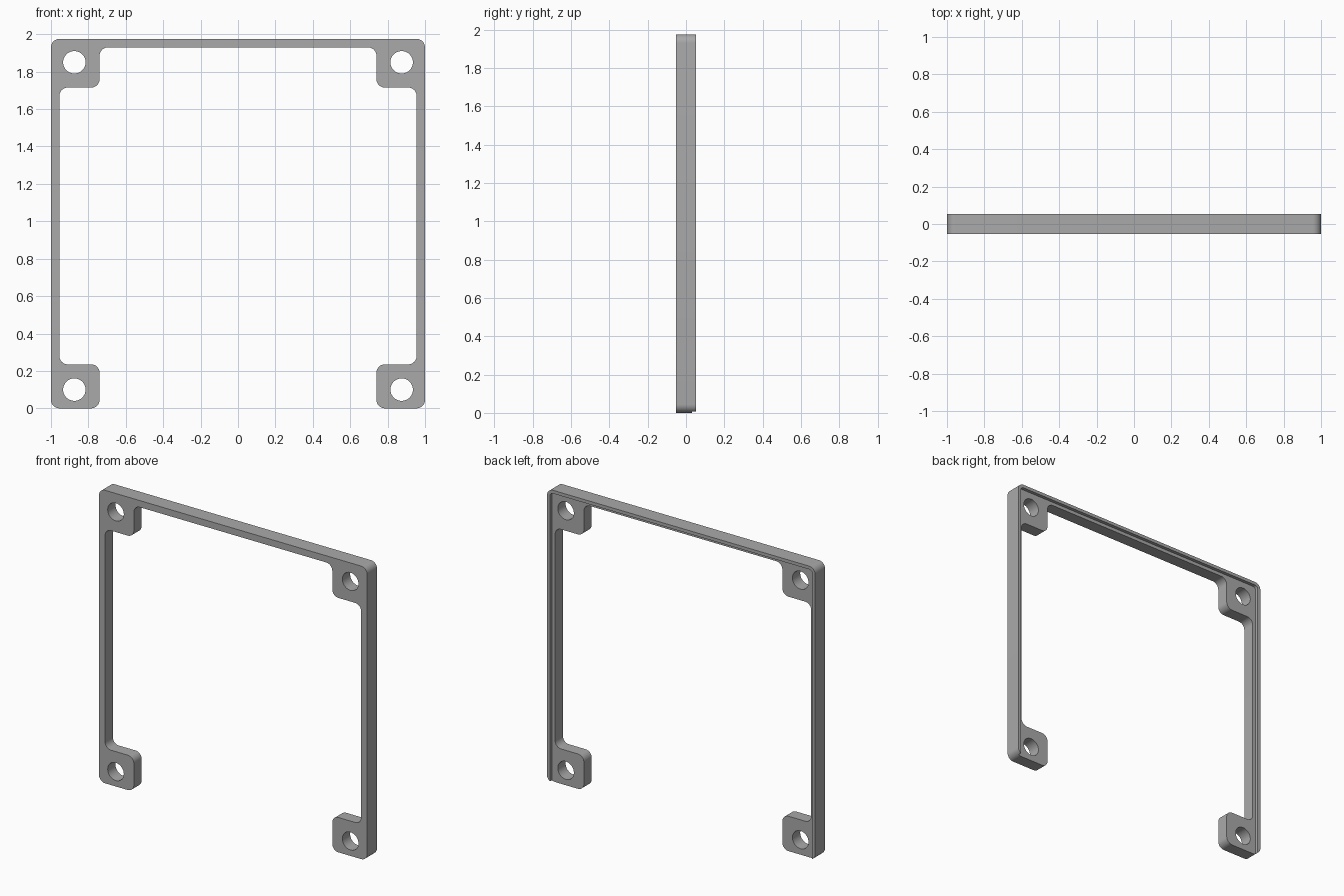
import bpy, bmesh, math
from mathutils import Vector, Matrix

if "Cube" in bpy.data.objects:
    bpy.data.objects.remove(bpy.data.objects["Cube"], do_unlink=True)

DEPTH, TOP = 0.105, 1.975      # overall thickness and height
RIM, LIP = 0.022, 0.022        # back rim width and height
ROUND = 0.045                  # corner radius

grey = bpy.data.materials.new("plain grey")
grey.use_nodes = True
colour = (0.4, 0.4, 0.4, 1)
grey.diffuse_color = colour
grey.node_tree.nodes["Principled BSDF"].inputs["Base Color"].default_value = colour


def rounded(corners, radius, steps=8):
    """Round every right-angled corner of a closed outline."""
    pts = [Vector(c) for c in corners]
    out = []
    for i, p in enumerate(pts):
        u = (pts[i - 1] - p).normalized()
        v = (pts[(i + 1) % len(pts)] - p).normalized()
        centre = p + radius * (u + v)
        for s in range(steps + 1):
            t = math.pi / 2 * s / steps
            out.append(centre - radius * (v * math.cos(t) + u * math.sin(t)))
    return out


def circle(x, z, r, steps=48):
    angles = [2 * math.pi * i / steps for i in range(steps)]
    return [Vector((x + r * math.cos(a), z + r * math.sin(a))) for a in angles]


def slab(name, loops, depth, y=0.0):
    """Extrude filled outlines (first one outer, the rest holes) along y."""
    curve = bpy.data.curves.new(name, "CURVE")
    curve.dimensions, curve.fill_mode, curve.extrude = "2D", "BOTH", depth / 2
    for loop in loops:
        spline = curve.splines.new("POLY")
        spline.points.add(len(loop) - 1)
        for point, co in zip(spline.points, loop):
            point.co = (co.x, co.y, 0, 1)
        spline.use_cyclic_u = True
    temp = bpy.data.objects.new(name + "_outline", curve)
    bpy.context.collection.objects.link(temp)
    bpy.context.view_layer.update()
    mesh = bpy.data.meshes.new_from_object(
        temp.evaluated_get(bpy.context.evaluated_depsgraph_get()))
    bpy.data.objects.remove(temp, do_unlink=True)
    bm = bmesh.new()
    bm.from_mesh(mesh)
    bmesh.ops.remove_doubles(bm, verts=bm.verts, dist=1e-5)
    bm.transform(Matrix.Translation((0, y, 0)) @ Matrix.Rotation(math.pi / 2, 4, "X"))
    bmesh.ops.recalc_face_normals(bm, faces=bm.faces)
    bm.to_mesh(mesh)
    bm.free()
    mesh.name = name
    mesh.materials.clear()
    mesh.materials.append(grey)
    obj = bpy.data.objects.new(name, mesh)
    bpy.context.collection.objects.link(obj)
    return obj


# Frame outline: left half from the top bar down, then mirrored
half = [(0.74, 1.93), (0.74, 1.715), (0.955, 1.715), (0.955, 0.235),
        (0.74, 0.235), (0.74, 0), (1, 0), (1, TOP)]
outline = half + [(-x, z) for x, z in reversed(half)]
holes = [circle(sx * 0.875, z, 0.06) for sx in (-1, 1) for z in (0.1, 1.85)]
frame = slab("mounting_frame", [rounded(outline, ROUND)] + holes, DEPTH)

# Recess in the back, leaving a thin rim along the sides and top
w, h = 1 - RIM, TOP - RIM
recess = slab("recess_cutter",
              [rounded([(-w, -0.2), (w, -0.2), (w, h), (-w, h)], ROUND - RIM)],
              0.2, DEPTH / 2 - LIP + 0.1)
recess.hide_render = True
cut = frame.modifiers.new("back_recess", "BOOLEAN")
cut.operation, cut.solver, cut.object = "DIFFERENCE", "EXACT", recess

# Bake the cut and smooth the rounded corners
bpy.ops.object.select_all(action="DESELECT")
frame.select_set(True)
bpy.context.view_layer.objects.active = frame
bpy.ops.object.modifier_apply(modifier=cut.name)
bpy.data.objects.remove(recess, do_unlink=True)
bpy.ops.object.shade_smooth_by_angle(angle=math.radians(30))
